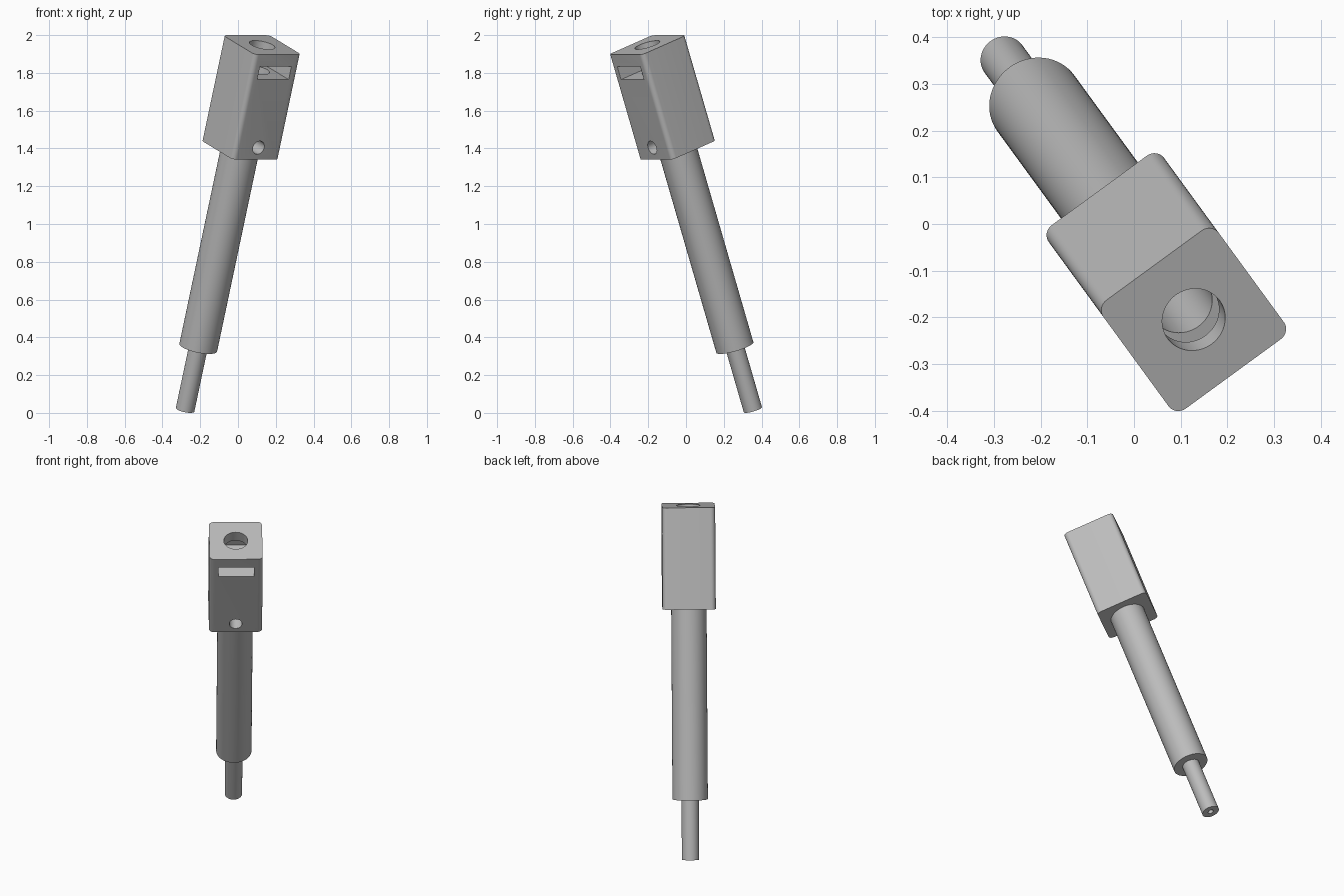
import bpy, bmesh, math
from mathutils import Vector, Matrix

cube = bpy.data.objects.get("Cube")
if cube:
    bpy.data.objects.remove(cube, do_unlink=True)

grey = bpy.data.materials.new("machined_grey")
grey.use_nodes = True
COLOUR = (0.5, 0.5, 0.5, 1)
grey.diffuse_color = COLOUR
grey.node_tree.nodes["Principled BSDF"].inputs["Base Color"].default_value = COLOUR

# Leaning frame: local z runs up the tool, local -y is the slotted face
TIP = Vector((-0.28, 0.354, 0.017))
TOP = Vector((0.128, -0.205, 1.948))
axis = (TOP - TIP).normalized()
side = Vector((-axis.y, axis.x, 0)).normalized()
back = axis.cross(side)
FRAME = Matrix.Translation(TIP) @ Matrix((side, back, axis)).transposed().to_4x4()

LENGTH = (TOP - TIP).length
HEAD = 0.306             # head width
HEAD_Z = LENGTH - 0.59   # underside of head
BODY_Z = 0.35            # underside of shaft


def prism(name, outline, z0, z1, place=Matrix()):
    """Extrude a closed outline along local z."""
    bm = bmesh.new()
    face = bm.faces.new([bm.verts.new((x, y, z0)) for x, y in outline])
    new = bmesh.ops.extrude_face_region(bm, geom=[face])["geom"]
    bmesh.ops.translate(bm, vec=(0, 0, z1 - z0),
                        verts=[v for v in new if isinstance(v, bmesh.types.BMVert)])
    bmesh.ops.recalc_face_normals(bm, faces=bm.faces)
    mesh = bpy.data.meshes.new(name)
    bm.to_mesh(mesh)
    bm.free()
    mesh.materials.append(grey)
    obj = bpy.data.objects.new(name, mesh)
    bpy.context.collection.objects.link(obj)
    obj.matrix_world = FRAME @ place
    return obj


def circle(r, n=64):
    return [(r * math.cos(2 * math.pi * i / n), r * math.sin(2 * math.pi * i / n))
            for i in range(n)]


def rounded_square(size, r, steps=8):
    h = size / 2 - r
    pts = []
    for k, (sx, sy) in enumerate([(1, 1), (-1, 1), (-1, -1), (1, -1)]):
        for i in range(steps + 1):
            a = math.pi / 2 * (k + i / steps)
            pts.append((sx * h + r * math.cos(a), sy * h + r * math.sin(a)))
    return pts


def rectangle(x, y0, y1):
    return [(-x, y0), (x, y0), (x, y1), (-x, y1)]


def activate(obj):
    bpy.ops.object.select_all(action='DESELECT')
    obj.select_set(True)
    bpy.context.view_layer.objects.active = obj


def cut(obj, cutter):
    cutter.hide_render = True
    activate(obj)
    mod = obj.modifiers.new("cut", 'BOOLEAN')
    mod.operation = 'DIFFERENCE'
    mod.solver = 'EXACT'
    mod.object = cutter
    bpy.ops.object.modifier_apply(modifier=mod.name)
    bpy.data.objects.remove(cutter, do_unlink=True)


# Square head with bore, cross slot and small round hole
head = prism("head", rounded_square(HEAD, 0.027), HEAD_Z, LENGTH)
cut(head, prism("bore_cutter", circle(0.069), LENGTH - 0.46, LENGTH + 0.05))
cut(head, prism("slot_cutter", rectangle(0.103, -HEAD, 0.105),
                LENGTH - 0.14, LENGTH - 0.067))
sideways = Matrix.Translation((0, 0, HEAD_Z + 0.067)) @ Matrix.Rotation(math.pi / 2, 4, 'X')
cut(head, prism("side_hole_cutter", circle(0.037, 48), 0, HEAD, sideways))

# Round shaft
shaft = prism("shaft", circle(0.102), BODY_Z, HEAD_Z)

# Thin end pin with a centre hole
pin = prism("end_pin", circle(0.05), 0, BODY_Z)
cut(pin, prism("centre_hole_cutter", circle(0.016, 32), -0.05, 0.12))

for part in (head, shaft, pin):
    activate(part)
    bpy.ops.object.shade_smooth_by_angle(angle=math.radians(30))
